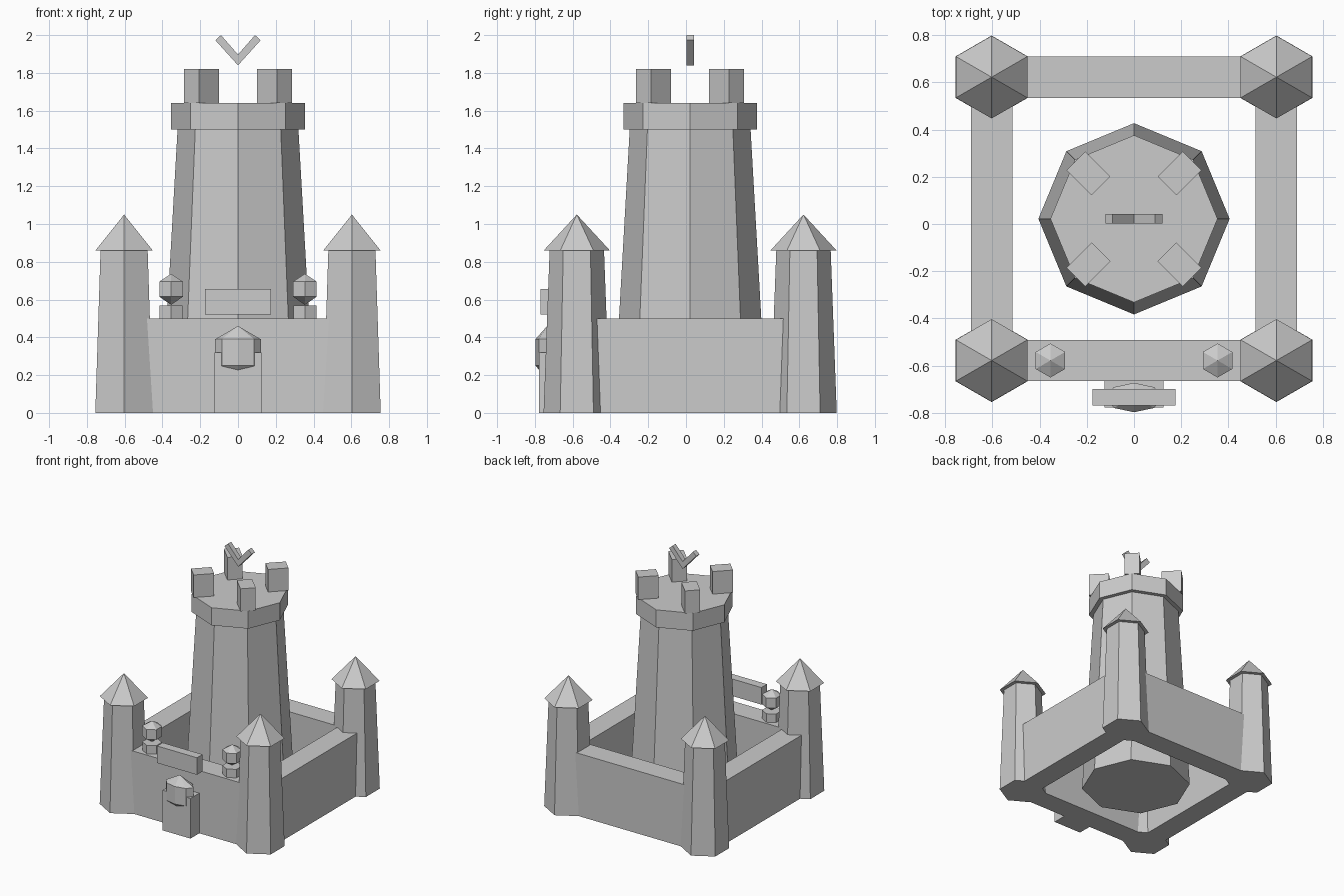
import bpy, bmesh
from math import sin, cos, pi
from mathutils import Matrix, Vector

if "Cube" in bpy.data.objects:
    bpy.data.objects.remove(bpy.data.objects["Cube"])

YC = 0.022  # courtyard centre in y


def finish(name, bm):
    bmesh.ops.recalc_face_normals(bm, faces=bm.faces)
    me = bpy.data.meshes.new(name)
    bm.to_mesh(me)
    bm.free()
    ob = bpy.data.objects.new(name, me)
    bpy.context.collection.objects.link(ob)
    return ob


def lathe(name, profile, n, x, y, phase=0.0, sy=1.0):
    """Faceted turned shape from (radius, z) points; radius 0 makes a tip."""
    bm = bmesh.new()
    rings = []
    for r, z in profile:
        k = n if r else 1
        rings.append([bm.verts.new((x + r * cos(phase + 2 * pi * i / n),
                                    y + sy * r * sin(phase + 2 * pi * i / n), z))
                      for i in range(k)])
    for a, b in zip(rings, rings[1:]):
        for i in range(n):
            j = (i + 1) % n
            quad = [a[i % len(a)], a[j % len(a)], b[j % len(b)], b[i % len(b)]]
            bm.faces.new(list(dict.fromkeys(quad)))
    for ring in (rings[0], rings[-1]):
        if len(ring) > 1:
            bm.faces.new(ring)
    return finish(name, bm)


def box(name, centre, size, rot=0.0):
    bm = bmesh.new()
    m = (Matrix.Translation(Vector(centre)) @ Matrix.Rotation(rot, 4, 'Z')
         @ Matrix.Diagonal((*size, 1)))
    bmesh.ops.create_cube(bm, size=1, matrix=m)
    return finish(name, bm)


# central keep with overhanging rim
lathe("keep", [(0.405, 0), (0.32, 1.5)], 8, 0, YC)
lathe("keep_rim", [(0.354, 1.5), (0.354, 1.64)], 8, 0, YC)

# merlons on the keep diagonals
for i in range(4):
    a = pi / 4 + i * pi / 2
    box("merlon", (0.273 * cos(a), YC + 0.273 * sin(a), 1.73), (0.15, 0.112, 0.18), a)

# V-shaped bird above the keep
bm = bmesh.new()
outline = [(0, 1.84), (0.12, 1.973), (0.09, 2.0), (0, 1.897), (-0.09, 2.0), (-0.12, 1.973)]
face = bm.faces.new([bm.verts.new((x, YC - 0.02, z)) for x, z in outline])
ext = bmesh.ops.extrude_face_region(bm, geom=[face])
bmesh.ops.translate(bm, vec=(0, 0.04, 0),
                    verts=[v for v in ext["geom"] if isinstance(v, bmesh.types.BMVert)])
if not face.is_valid or len(bm.faces) < 8:
    bm.faces.new([v for v in bm.verts if v.co.y < YC])
finish("bird", bm)

# corner towers with pointed roofs
for sx in (-1, 1):
    for sy in (-1, 1):
        x, y = 0.603 * sx, YC + 0.6 * sy
        lathe("corner_tower", [(0.176, 0), (0.144, 0.86)], 6, x, y, pi / 6)
        lathe("tower_roof", [(0.175, 0.86), (0, 1.05)], 6, x, y, pi / 6)

# curtain walls
for s in (-1, 1):
    box("cross_wall", (0, YC + 0.6 * s, 0.25), (1.2, 0.175, 0.5))
    box("side_wall", (0.603 * s, YC, 0.25), (0.175, 1.2, 0.5))

# gate with flattened rounded head
box("gate", (0, -0.7185, 0.16), (0.248, 0.117, 0.32))
lathe("gate_arch", [(0, 0.18), (0.121, 0.25), (0.121, 0.39), (0, 0.46)],
      8, 0, -0.735, 0, 0.515)

# sign board above the gate
box("sign_board", (0, -0.734, 0.588), (0.352, 0.07, 0.136))

# lanterns on the front wall
for s in (-1, 1):
    x, y = 0.354 * s, YC - 0.6
    lathe("lantern_base", [(0.071, 0.49), (0.071, 0.568)], 6, x, y, pi / 6)
    lathe("lantern", [(0, 0.572), (0.072, 0.615), (0.072, 0.695), (0, 0.737)], 6, x, y, pi / 6)
